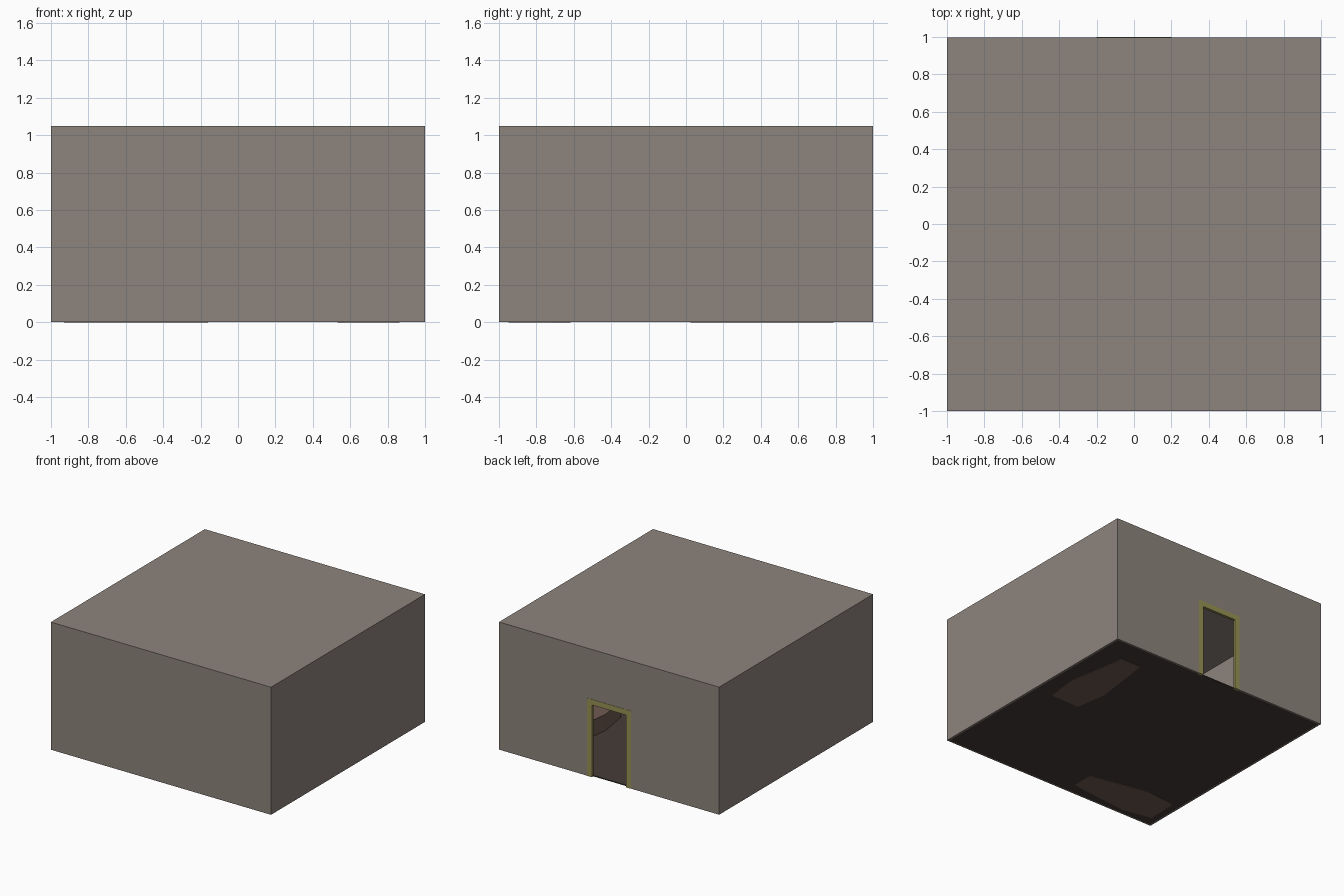
import bpy, math
from mathutils import Matrix

if "Cube" in bpy.data.objects:
    bpy.data.objects.remove(bpy.data.objects["Cube"])


def material(name, rgb):
    m = bpy.data.materials.new(name)
    m.diffuse_color = (*rgb, 1)
    m.use_nodes = True
    m.node_tree.nodes["Principled BSDF"].inputs["Base Color"].default_value = m.diffuse_color
    return m


STONE = material("stone", (0.27, 0.23, 0.205))
EARTH = material("dark_floor", (0.06, 0.045, 0.038))
WOOD = material("dark_wood", (0.16, 0.105, 0.085))
TRIM = material("door_trim", (0.31, 0.29, 0.09))


def prism(name, outline, depth, mat, matrix=Matrix()):
    """Extrude a flat outline from local z = 0 to z = depth."""
    n = len(outline)
    verts = [(x, y, z) for z in (0, depth) for x, y in outline]
    faces = [tuple(reversed(range(n))), tuple(range(n, 2 * n))]
    faces += [(i, (i + 1) % n, n + (i + 1) % n, n + i) for i in range(n)]
    mesh = bpy.data.meshes.new(name)
    mesh.from_pydata(verts, [], faces)
    mesh.transform(matrix)
    mesh.materials.append(mat)
    ob = bpy.data.objects.new(name, mesh)
    bpy.context.collection.objects.link(ob)
    return ob


def slab(name, x0, x1, y0, y1, z0, z1, mat):
    outline = [(x0, y0), (x1, y0), (x1, y1), (x0, y1)]
    return prism(name, outline, z1 - z0, mat, Matrix.Translation((0, 0, z0)))


H, T = 1.05, 0.015          # room height, wall thickness
I = 1 - T                   # inner face of the walls

# Room shell
slab("floor", -I, I, -I, I, 0.004, 0.012, EARTH)
slab("roof", -I, I, -I, 0.998, H - T, H, STONE)
slab("front_wall", -1, 1, -1, -I, 0.002, H, STONE)
for side, name in ((-1, "left_wall"), (1, "right_wall")):
    x0, x1 = sorted((side, side * I))
    slab(name, x0, x1, -I, 0.998, 0.002, H, STONE)


# Upright profiles (x, z) extruded toward the front from a given y
def upright(y):
    return Matrix.Translation((0, y, 0)) @ Matrix.Rotation(math.pi / 2, 4, 'X')


def arch(w_out, h_out, w_in, h_in, z0):
    return [(-w_out, z0), (-w_in, z0), (-w_in, h_in), (w_in, h_in),
            (w_in, z0), (w_out, z0), (w_out, h_out), (-w_out, h_out)]


# Back wall with doorway, and the door trim
prism("back_wall", arch(I, H - T, 0.18, 0.62, 0.002), 0.013, STONE, upright(0.998))
prism("door_frame", arch(0.20, 0.64, 0.155, 0.595, 0.002), 0.022, TRIM, upright(1.0))


# Coffins: six-sided boxes, head toward local +x
def coffin(name, x, y, angle):
    outline = [(0.38, -0.13), (0.38, 0.13), (0.12, 0.166),
               (-0.38, 0.09), (-0.38, -0.09), (0.12, -0.166)]
    place = Matrix.Translation((x, y, 0)) @ Matrix.Rotation(math.radians(angle), 4, 'Z')
    prism(name, outline, 0.145, WOOD, place)


coffin("side_coffin", 0.695, 0.407, -89)
coffin("front_coffin", -0.545, -0.788, 177.5)
